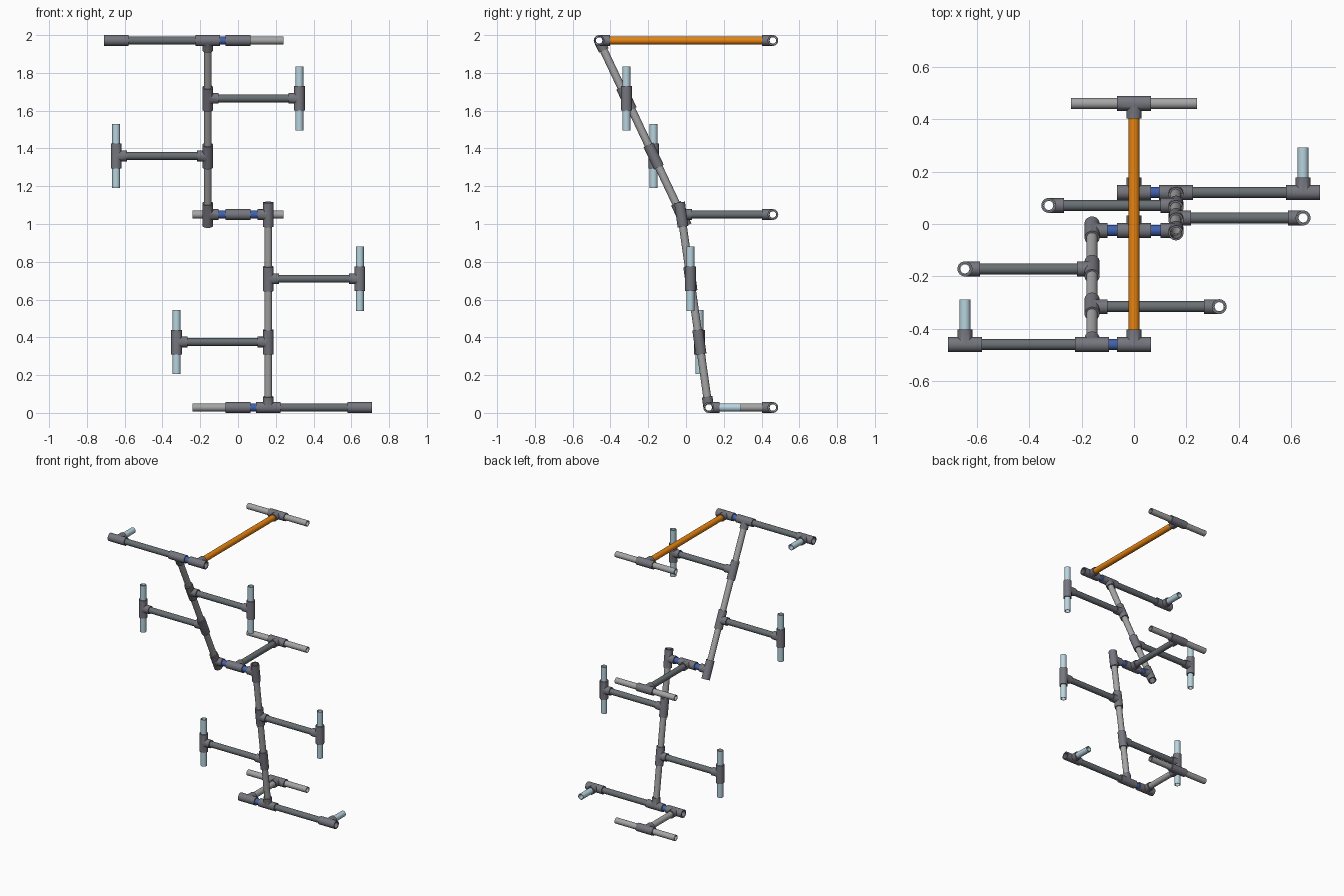
import bpy, bmesh, math
from mathutils import Vector, Matrix

if "Cube" in bpy.data.objects:
    bpy.data.objects.remove(bpy.data.objects["Cube"])

R_PIPE, R_BORE, R_TEE = 0.021, 0.017, 0.0285
RUN, BRANCH = 0.065, 0.058          # tee half length and branch length
INSERT = 0.03                       # pipes start this far from a tee centre
X, Y, Z = Vector((1, 0, 0)), Vector((0, 1, 0)), Vector((0, 0, 1))


def material(name, rgb):
    m = bpy.data.materials.new(name)
    m.diffuse_color = (*rgb, 1)
    m.use_nodes = True
    m.node_tree.nodes["Principled BSDF"].inputs["Base Color"].default_value = m.diffuse_color
    return m


LIGHT = material("light_grey", (0.38, 0.38, 0.38))
DARK = material("dark_grey", (0.14, 0.16, 0.17))
FITTING = material("fitting_grey", (0.18, 0.18, 0.21))
BLUE = material("blue", (0.05, 0.12, 0.42))
PALE = material("pale_blue", (0.48, 0.66, 0.74))
ORANGE = material("orange", (0.80, 0.23, 0.005))


def smooth(ob):
    bpy.ops.object.select_all(action='DESELECT')
    ob.select_set(True)
    bpy.context.view_layer.objects.active = ob
    bpy.ops.object.shade_smooth_by_angle(angle=math.radians(40))


def add_object(name, mesh):
    ob = bpy.data.objects.new(name, mesh)
    bpy.context.collection.objects.link(ob)
    return ob


def rod(name, a, b, r):
    """Solid cylinder from a to b."""
    a, b = Vector(a), Vector(b)
    rot = (b - a).to_track_quat('Z', 'Y').to_matrix().to_4x4()
    bm = bmesh.new()
    bmesh.ops.create_cone(bm, cap_ends=True, segments=32, radius1=r, radius2=r,
                          depth=(b - a).length,
                          matrix=Matrix.Translation((a + b) / 2) @ rot)
    me = bpy.data.meshes.new(name)
    bm.to_mesh(me)
    bm.free()
    return add_object(name, me)


def pipe(name, a, b, mat, n=32):
    """Hollow pipe from a to b."""
    a, b = Vector(a), Vector(b)
    length = (b - a).length
    bm = bmesh.new()
    profile = [(R_PIPE, 0), (R_PIPE, length), (R_BORE, length), (R_BORE, 0)]
    rings = [[bm.verts.new((r * math.cos(2 * math.pi * i / n),
                            r * math.sin(2 * math.pi * i / n), h))
              for i in range(n)] for r, h in profile]
    for k in range(4):
        p, q = rings[k], rings[(k + 1) % 4]
        for i in range(n):
            j = (i + 1) % n
            bm.faces.new((p[i], p[j], q[j], q[i]))
    me = bpy.data.meshes.new(name)
    bm.to_mesh(me)
    bm.free()
    me.materials.append(mat)
    ob = add_object(name, me)
    ob.matrix_world = (Matrix.Translation(a) @
                       (b - a).to_track_quat('Z', 'Y').to_matrix().to_4x4())
    smooth(ob)


def make_tee_mesh():
    """Hollow tee: run along x, branch along +z."""
    body = rod("tee_body", -RUN * X, RUN * X, R_TEE)
    others = [(rod("tee_branch", 0 * Z, BRANCH * Z, R_TEE - 0.0003), 'UNION'),
              (rod("run_bore", -0.1 * X, 0.1 * X, R_PIPE + 0.0004), 'DIFFERENCE'),
              (rod("branch_bore", 0 * Z, 0.1 * Z, R_PIPE + 0.0002), 'DIFFERENCE')]
    for ob, op in others:
        mod = body.modifiers.new(op, 'BOOLEAN')
        mod.object, mod.operation, mod.solver = ob, op, 'EXACT'
    bpy.context.view_layer.update()
    dg = bpy.context.evaluated_depsgraph_get()
    me = bpy.data.meshes.new_from_object(body.evaluated_get(dg))
    for ob in [body] + [o for o, _ in others]:
        bpy.data.objects.remove(ob)
    me.materials.clear()
    me.materials.append(FITTING)
    me.name = "tee"
    return me


TEE = make_tee_mesh()


def tee(name, at, run, branch):
    ob = add_object(name, TEE)
    side = branch.cross(run)
    rot = Matrix((run, side, branch)).transposed().to_4x4()
    ob.matrix_world = Matrix.Translation(at) @ rot
    return ob


def link_pipe(name, a, b, mat):
    """Pipe between two tee centres."""
    a, b = Vector(a), Vector(b)
    d = (b - a).normalized() * INSERT
    pipe(name, a + d, b - d, mat)


XL, XE, YB, HALF = 0.16, 0.645, 0.46, 0.24
BOT, MID, TOP = (0.12, 0.0285), (-0.025, 1.05), (-0.46, 1.9715)


def crossbar(name, y, z, mat):
    """Arm going back from the centre tee to a crossbar."""
    tee(name + "_centre_tee", Vector((0, y, z)), X, Y)
    end = Vector((0, YB, z))
    link_pipe(name + "_arm", (0, y, z), end, mat)
    tee(name + "_back_tee", end, X, -Y)
    for s, tag in ((-1, "left"), (1, "right")):
        pipe(f"{name}_handle_{tag}", end + X * s * INSERT, end + X * s * HALF, LIGHT)


crossbar("bottom", *BOT, LIGHT)
crossbar("middle", *MID, DARK)
crossbar("top", *TOP, ORANGE)

# Two leaning legs, each with an end bar and two side arms
for name, s, outer, arms in (
        ("lower_leg", 1, BOT, ((0.71, 1, 0.645), (0.375, -1, -0.325))),
        ("upper_leg", -1, TOP, ((1.665, 1, 0.325), (1.36, -1, -0.645)))):
    a, b = Vector((s * XL, *outer)), Vector((s * XL, *MID))
    d = (b - a).normalized()
    link_pipe(name, a, b, LIGHT)
    # outer end bar
    tee(name + "_outer_tee", a, X, d)
    centre, tip = Vector((0, *outer)), Vector((s * XE, *outer))
    link_pipe(name + "_outer_nipple", centre, a, BLUE)
    link_pipe(name + "_end_bar", a, tip, DARK)
    tee(name + "_tip_tee", tip, X, Y)
    pipe(name + "_tip_peg", tip + Y * INSERT, tip + Y * 0.172, PALE)
    # joint at the middle
    tee(name + "_middle_tee", b, d, -s * X)
    link_pipe(name + "_middle_nipple", (0, *MID), b, BLUE)
    # side arms with upright pegs
    for i, (z, side, x) in enumerate(arms):
        p = a + (b - a) * ((z - a.z) / (b.z - a.z))
        q = Vector((x, p.y, z))
        tag = f"{name}_arm_{i + 1}"
        tee(tag + "_tee", p, d, side * X)
        link_pipe(tag, p, q, DARK)
        tee(tag + "_end_tee", q, Z, -side * X)
        for k, where in ((1, "up"), (-1, "down")):
            pipe(f"{tag}_peg_{where}", q + Z * k * INSERT, q + Z * k * 0.17, PALE)

smooth(bpy.data.objects["top_back_tee"])    # shared mesh, shades every tee
